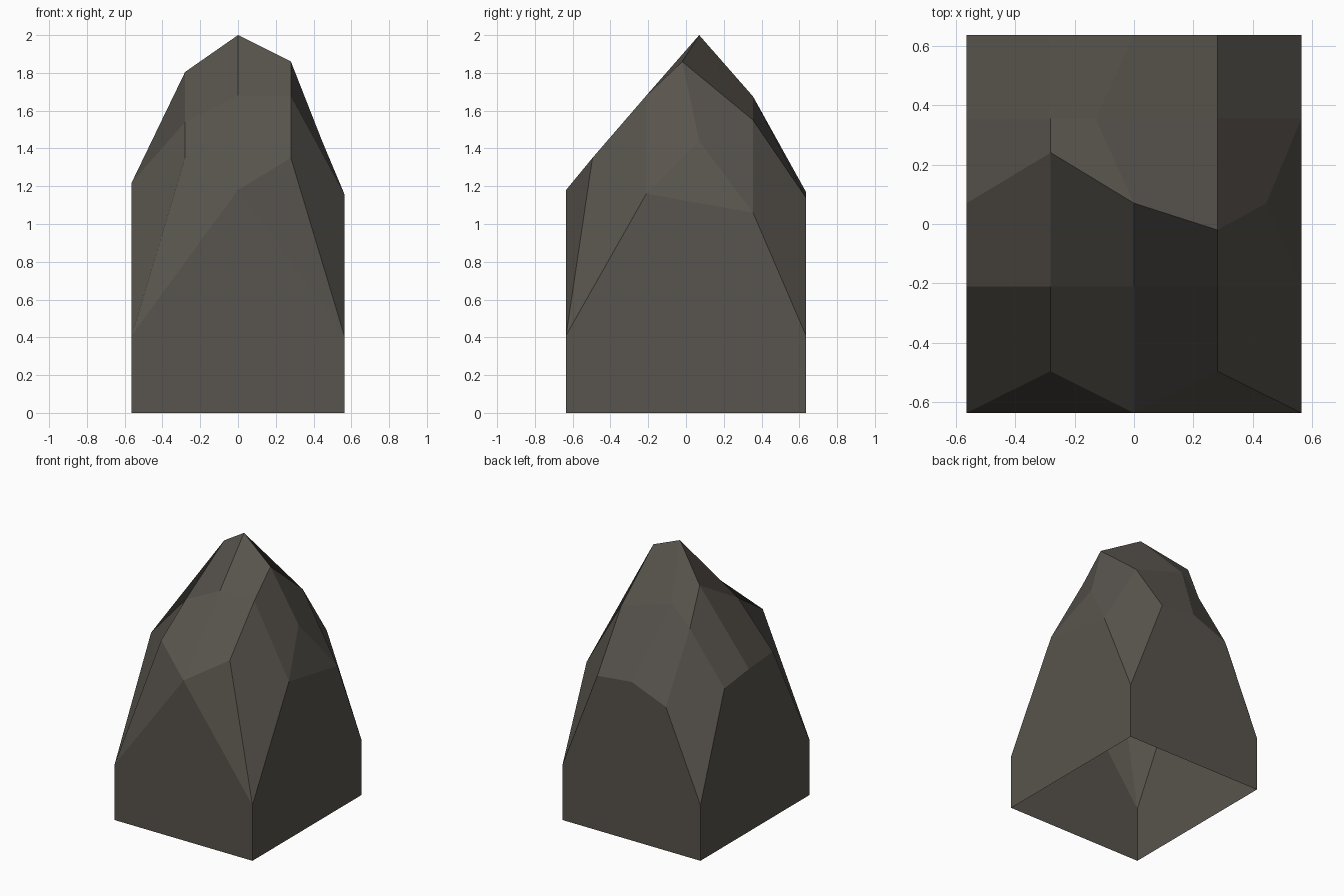
import bpy, bmesh

if "Cube" in bpy.data.objects:
    bpy.data.objects.remove(bpy.data.objects["Cube"])

HX, HY, SH = 0.5625, 0.635, 0.41   # half width, half depth, corner shoulder height

stone = bpy.data.materials.new("dark stone")
stone.diffuse_color = (0.098, 0.088, 0.074, 1)
stone.use_nodes = True
stone.node_tree.nodes["Principled BSDF"].inputs["Base Color"].default_value = stone.diffuse_color

# Faceted crown: five rows from front to back, five points each from left to right
rows = [
    [(-HX, -HY, SH), (-0.28, -0.495, 1.35), (0, -HY, 1.18), (0.28, -0.495, 1.35), (HX, -HY, SH)],
    [(-HX, -0.21, 1.22), (-0.28, -0.21, 1.54), (0, -0.21, 1.68), (0.28, -0.21, 1.68), (HX, -0.21, 1.16)],
    [(-HX, 0.07, 1.2), (-0.28, 0.24, 1.805), (0, 0.07, 2.0), (0.28, -0.02, 1.86), (0.445, 0.07, 1.44)],
    [(-HX, 0.355, 1.165), (-0.28, 0.355, 1.53), (-0.13, 0.355, 1.675), (0.28, 0.355, 1.55), (HX, 0.355, 1.06)],
    [(-HX, HY, SH), (-0.28, HY, 1.06), (0, HY, 1.17), (0.28, HY, 1.14), (HX, HY, SH)],
]

bm = bmesh.new()
g = [[bm.verts.new(p) for p in row] for row in rows]
for i in range(4):
    for j in range(4):
        bm.faces.new((g[i][j], g[i][j + 1], g[i + 1][j + 1], g[i + 1][j]))

# Upright sides down to an open base
fl, fr, br, bl = [bm.verts.new((x, y, 0)) for x, y in
                  ((-HX, -HY), (HX, -HY), (HX, HY), (-HX, HY))]
left = [r[0] for r in g]
right = [r[4] for r in g]
front, back = g[0], g[4]
bm.faces.new((fl, fr, front[4], front[2], front[0]))
bm.faces.new((fr, br, right[4], right[3], right[1], right[0]))
bm.faces.new([br, bl] + back)
bm.faces.new([bl, fl] + left)

# Chipped facets where the crown leans in behind the sides
bm.faces.new((front[0], front[2], front[1]))
bm.faces.new((front[2], front[4], front[3]))
bm.faces.new((right[1], right[3], right[2]))

me = bpy.data.meshes.new("boulder")
bm.to_mesh(me)
bm.free()
me.materials.append(stone)
bpy.context.collection.objects.link(bpy.data.objects.new("boulder", me))
